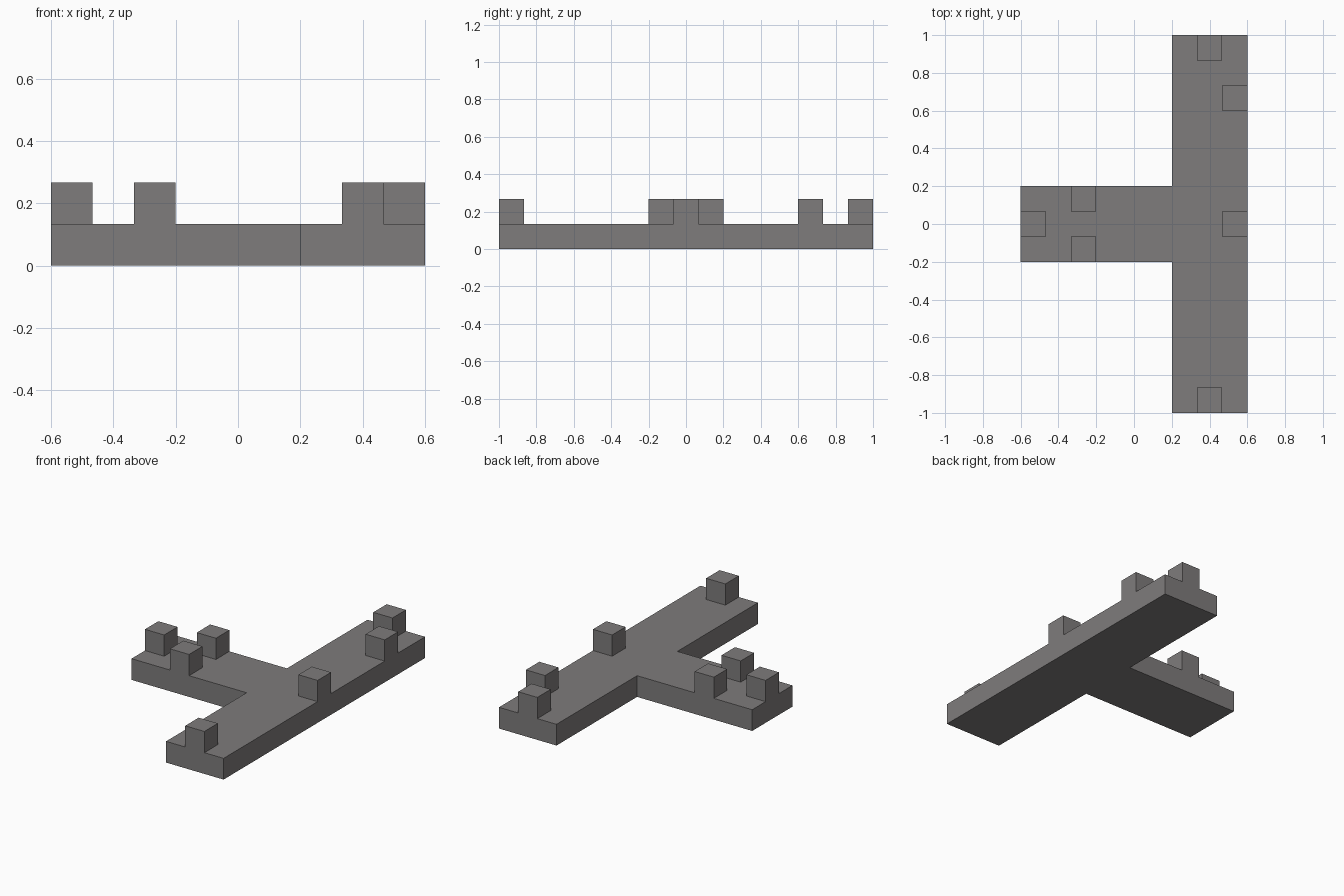
import bpy
import bmesh

cube = bpy.data.objects.get("Cube")
if cube:
    bpy.data.objects.remove(cube, do_unlink=True)

U = 2 / 15  # block size, also the slab thickness

# Single stone colour
COLOR = (0.21, 0.2, 0.2, 1)
stone = bpy.data.materials.new("stone_grey")
stone.use_nodes = True
stone.diffuse_color = COLOR
bsdf = stone.node_tree.nodes["Principled BSDF"]
bsdf.inputs["Base Color"].default_value = COLOR
bsdf.inputs["Roughness"].default_value = 0.9


def extruded(name, outline, z, height):
    """Prism over a counter-clockwise outline."""
    bm = bmesh.new()
    base = bm.faces.new([bm.verts.new((x, y, z)) for x, y in outline])
    top = bmesh.ops.extrude_face_region(bm, geom=[base], use_keep_orig=True)
    verts = [g for g in top["geom"] if isinstance(g, bmesh.types.BMVert)]
    bmesh.ops.translate(bm, verts=verts, vec=(0, 0, height))
    bmesh.ops.recalc_face_normals(bm, faces=bm.faces)
    mesh = bpy.data.meshes.new(name)
    bm.to_mesh(mesh)
    bm.free()
    mesh.materials.append(stone)
    obj = bpy.data.objects.new(name, mesh)
    bpy.context.collection.objects.link(obj)
    return obj


def block(name, x, y):
    h = U / 2
    corners = [(x - h, y - h), (x + h, y - h), (x + h, y + h), (x - h, y + h)]
    extruded(name, corners, U, U)


# T-shaped walkway: long bar with a stem towards -x
extruded("walkway", [(0.6, -1), (0.6, 1), (0.2, 1), (0.2, 0.2),
                     (-0.6, 0.2), (-0.6, -0.2), (0.2, -0.2), (0.2, -1)], 0, U)

# Blocks standing on the walkway, in block units
block("bar_front_block", 3 * U, -7 * U)
block("bar_back_block", 3 * U, 7 * U)
block("bar_middle_block", 4 * U, 0)
block("bar_side_block", 4 * U, 5 * U)
block("stem_end_block", -4 * U, 0)
for side, label in ((-1, "front"), (1, "back")):
    block("stem_" + label + "_block", -2 * U, side * U)
